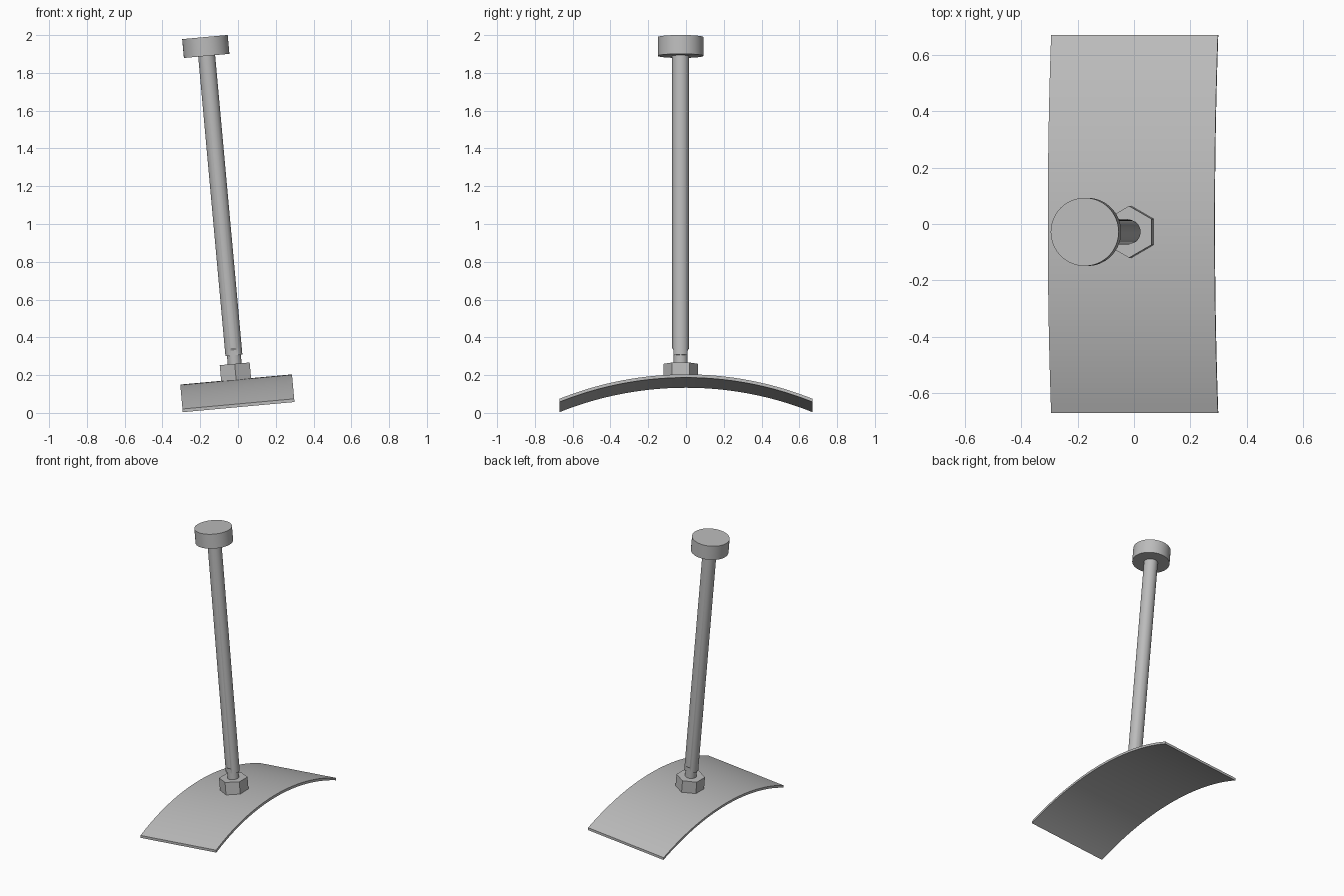
import bpy, bmesh
from math import sin, cos, pi, radians, sqrt
from mathutils import Matrix

if "Cube" in bpy.data.objects:
    bpy.data.objects.remove(bpy.data.objects["Cube"])

steel = bpy.data.materials.new("grey steel")
steel.use_nodes = True
GREY = (0.5, 0.5, 0.5, 1)
steel.diffuse_color = GREY
steel.node_tree.nodes["Principled BSDF"].inputs["Base Color"].default_value = GREY

# The whole assembly leans toward -x about the crown of the plate
LEAN = Matrix.Translation((-0.01, 0, 0.177)) @ Matrix.Rotation(radians(-5.2), 4, "Y")
STEM_Y = -0.028


def loft(name, rings, frame):
    """Skin equal-length rings of points and cap both ends."""
    bm = bmesh.new()
    loops = [[bm.verts.new(p) for p in ring] for ring in rings]
    n = len(loops[0])
    for low, high in zip(loops, loops[1:]):
        for i in range(n):
            j = (i + 1) % n
            bm.faces.new((low[i], low[j], high[j], high[i]))
    bm.faces.new(loops[0])
    bm.faces.new(loops[-1])
    bmesh.ops.recalc_face_normals(bm, faces=bm.faces)
    mesh = bpy.data.meshes.new(name)
    bm.to_mesh(mesh)
    bm.free()
    mesh.materials.append(steel)
    obj = bpy.data.objects.new(name, mesh)
    bpy.context.collection.objects.link(obj)
    obj.matrix_world = frame
    bpy.ops.object.select_all(action="DESELECT")
    obj.select_set(True)
    bpy.context.view_layer.objects.active = obj
    bpy.ops.object.shade_smooth_by_angle(angle=radians(25))
    return obj


def ring(radius, z, sides=64, half_depth=1):
    """Circle at height z, optionally flattened to half_depth in y."""
    points = []
    for i in range(sides):
        a = 2 * pi * i / sides + pi / 2
        y = max(-half_depth, min(half_depth, radius * sin(a)))
        points.append((radius * cos(a), y, z))
    return points


# Curved plate: arc band swept along x
HALF_LENGTH, HALF_WIDTH, SAG, THICK = 0.67, 0.297, 0.13, 0.017
R = (HALF_LENGTH ** 2 + SAG ** 2) / (2 * SAG)
STEPS = 48
ys = [HALF_LENGTH * (2 * i / STEPS - 1) for i in range(STEPS + 1)]
arc = [(y, sqrt(R * R - y * y) - R) for y in ys]
band = arc + [(y, z - THICK) for y, z in reversed(arc)]
loft("curved_plate", [[(x, y, z) for y, z in band] for x in (-HALF_WIDTH, HALF_WIDTH)], LEAN)

# Stem parts share one axis
STEM = LEAN @ Matrix.Translation((0, STEM_Y, 0))
loft("hex_nut", [ring(0.092, -0.004, 6), ring(0.092, 0.083, 6)], STEM)
loft("threaded_neck", [ring(0.037, 0.08), ring(0.037, 0.135)], STEM)

# Rod with two spanner flats at its lower end
FLAT = 0.037
loft("rod", [ring(0.045, 0.128, half_depth=FLAT), ring(0.045, 0.155, half_depth=FLAT),
             ring(0.045, 0.167), ring(0.045, 1.725)], STEM)
loft("end_cap", [ring(0.121, 1.72), ring(0.121, 1.82)], STEM)
